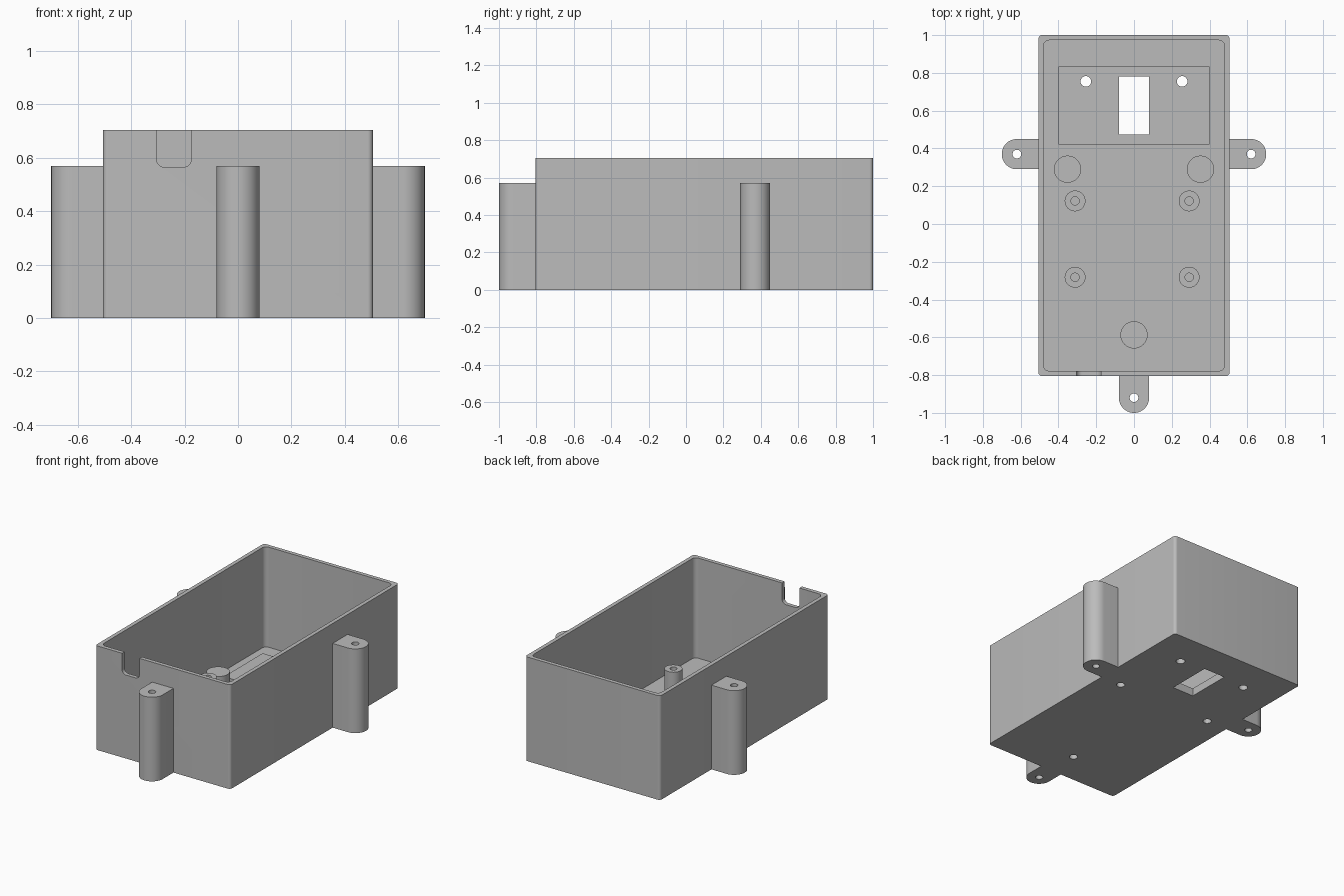
import bpy, bmesh
from math import cos, sin, pi, radians
from mathutils import Matrix

cube = bpy.data.objects.get("Cube")
if cube:
    bpy.data.objects.remove(cube, do_unlink=True)

grey = bpy.data.materials.new("plain grey")
grey.use_nodes = True
COLOR = (0.5, 0.5, 0.5, 1)
grey.diffuse_color = COLOR
grey.node_tree.nodes["Principled BSDF"].inputs["Base Color"].default_value = COLOR

FLOOR, PAD, TOP, LUG = 0.027, 0.053, 0.705, 0.57


def prism(name, pts, z0, z1):
    """Extrude a counter-clockwise outline from z0 to z1."""
    bm = bmesh.new()
    base = bm.faces.new([bm.verts.new((x, y, z0)) for x, y in pts])
    ext = bmesh.ops.extrude_face_region(bm, geom=[base])["geom"]
    top = [v for v in ext if isinstance(v, bmesh.types.BMVert)]
    bmesh.ops.translate(bm, verts=top, vec=(0, 0, z1 - z0))
    bmesh.ops.recalc_face_normals(bm, faces=bm.faces)
    me = bpy.data.meshes.new(name)
    bm.to_mesh(me)
    bm.free()
    me.materials.append(grey)
    ob = bpy.data.objects.new(name, me)
    bpy.context.collection.objects.link(ob)
    return ob


def rounded(x0, x1, y0, y1, r, n=8):
    pts = []
    corners = [(x1 - r, y1 - r), (x0 + r, y1 - r), (x0 + r, y0 + r), (x1 - r, y0 + r)]
    for q, (cx, cy) in enumerate(corners):
        for i in range(n + 1):
            a = (q + i / n) * pi / 2
            pts.append((cx + r * cos(a), cy + r * sin(a)))
    return pts


def rect(x0, x1, y0, y1):
    return [(x0, y0), (x1, y0), (x1, y1), (x0, y1)]


def circle(x, y, r, n=32):
    return [(x + r * cos(2 * pi * i / n), y + r * sin(2 * pi * i / n)) for i in range(n)]


def cut(ob, *cutters):
    bpy.context.view_layer.objects.active = ob
    for c in cutters:
        mod = ob.modifiers.new("cut", "BOOLEAN")
        mod.operation, mod.solver, mod.object = "DIFFERENCE", "EXACT", c
        bpy.ops.object.modifier_apply(modifier=mod.name)


def drop(*cutters):
    for c in cutters:
        bpy.data.objects.remove(c, do_unlink=True)


parts = []

# Open box with rounded vertical corners
shell = prism("box_shell", rounded(-0.506, 0.506, -0.805, 1.0, 0.02), 0, TOP)
cavity = prism("cavity_cutter", rounded(-0.479, 0.479, -0.778, 0.973, 0.03), FLOOR, TOP + 0.1)

# Cable notch in the front wall, round at its lower corners
notch = prism("notch_cutter", rounded(-0.305, -0.175, LUG - 0.005, TOP + 0.2, 0.03), 0, 0.1)
notch.data.transform(Matrix.Translation((0, -0.74, 0)) @ Matrix.Rotation(pi / 2, 4, "X"))
cut(shell, cavity, notch)
drop(cavity, notch)
parts.append(shell)

# Raised pad with window and two through holes
pad = prism("mounting_pad", rect(-0.4, 0.4, 0.42, 0.835), FLOOR - 0.005, PAD)
openings = [prism("window_cutter", rect(-0.08, 0.08, 0.475, 0.78), -0.1, 0.2)]
openings += [prism("hole_cutter", circle(s * 0.255, 0.755, 0.028), -0.1, 0.2) for s in (-1, 1)]
cut(shell, *openings)
cut(pad, *openings)
drop(*openings)
parts.append(pad)

# Wide bosses, each with a blind screw hole from below
for x, y in [(-0.352, 0.29), (0.352, 0.29), (0, -0.587)]:
    boss = prism("wide_boss", circle(x, y, 0.072), FLOOR - 0.005, 0.15)
    hole = prism("hole_cutter", circle(x, y, 0.026), -0.1, 0.12)
    cut(shell, hole)
    cut(boss, hole)
    drop(hole)
    parts.append(boss)

# Board standoffs with pilot holes from above
for x in (-0.312, 0.292):
    for y in (0.122, -0.282):
        post = prism("standoff", circle(x, y, 0.055), FLOOR - 0.005, 0.19)
        hole = prism("hole_cutter", circle(x, y, 0.022), FLOOR + 0.01, 0.3)
        cut(post, hole)
        drop(hole)
        parts.append(post)

# Round-ended screw lugs on both sides and the front
for name, x, y, turn in [("left_lug", 0.62, 0.37, 0), ("right_lug", -0.62, 0.37, pi),
                         ("front_lug", 0, -0.92, -pi / 2)]:
    arc = [(0.08 * cos(a), 0.08 * sin(a)) for a in (pi * (i / 24 - 0.5) for i in range(25))]
    lug = prism(name, arc + [(-0.125, 0.08), (-0.125, -0.08)], 0, LUG)
    hole = prism("hole_cutter", circle(0, 0, 0.023), -0.1, 0.8)
    cut(lug, hole)
    drop(hole)
    lug.data.transform(Matrix.Translation((x, y, 0)) @ Matrix.Rotation(turn, 4, "Z"))
    parts.append(lug)

# Smooth curved walls, keep edges sharp
bpy.ops.object.select_all(action="DESELECT")
for ob in parts:
    ob.select_set(True)
bpy.context.view_layer.objects.active = shell
bpy.ops.object.shade_smooth_by_angle(angle=radians(30))
